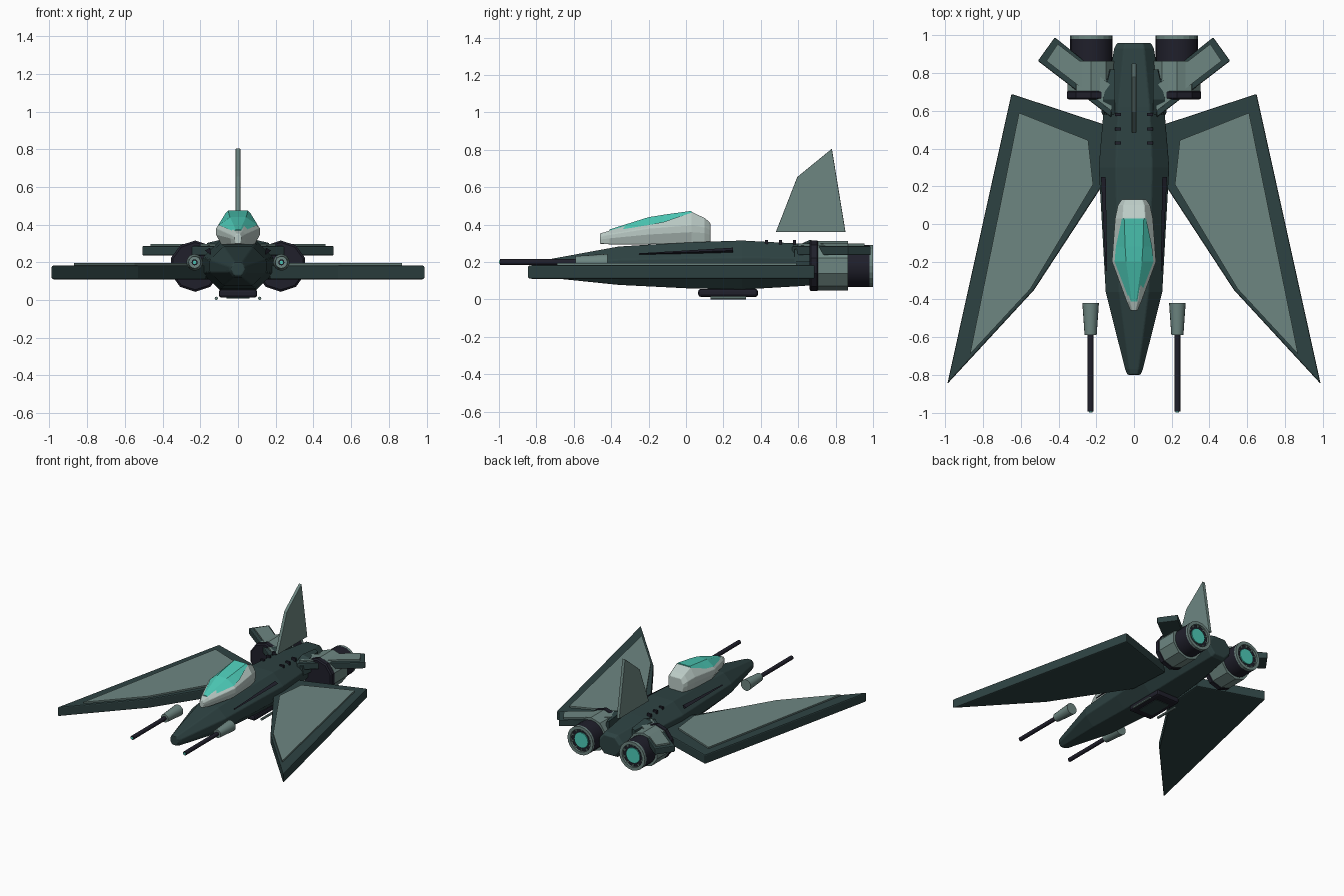
import bpy, bmesh, math

if "Cube" in bpy.data.objects:
    bpy.data.objects.remove(bpy.data.objects["Cube"])


def mat(name, r, g, b):
    m = bpy.data.materials.new(name)
    m.diffuse_color = (r, g, b, 1)
    m.use_nodes = True
    m.node_tree.nodes["Principled BSDF"].inputs["Base Color"].default_value = m.diffuse_color
    return m


HULL = mat("dark green", 0.027, 0.055, 0.055)
PANEL = mat("grey green", 0.155, 0.24, 0.222)
FRAME = mat("pale grey", 0.50, 0.60, 0.565)
GLOW = mat("teal", 0.075, 0.60, 0.48)
METAL = mat("dark metal", 0.014, 0.014, 0.024)


def finish(name, bm, material, mirror=False, bevel=0, smooth=False):
    bmesh.ops.recalc_face_normals(bm, faces=bm.faces)
    me = bpy.data.meshes.new(name)
    bm.to_mesh(me)
    bm.free()
    me.materials.append(material)
    ob = bpy.data.objects.new(name, me)
    bpy.context.collection.objects.link(ob)
    if smooth:
        me.shade_smooth()
        me.set_sharp_from_angle(angle=math.radians(40))
    if bevel:
        b = ob.modifiers.new("bevel", 'BEVEL')
        b.width, b.segments, b.limit_method = bevel, 2, 'ANGLE'
    if mirror:
        ob.modifiers.new("mirror", 'MIRROR').use_axis = (True, False, False)
    return ob


def loft(name, rings, material, closed=False, **kw):
    """Skin rings of equal length; cap the ends, or join last to first."""
    bm = bmesh.new()
    rows = [[bm.verts.new(p) for p in r] for r in rings]
    n = len(rows[0])
    pairs = list(zip(rows, rows[1:])) + ([(rows[-1], rows[0])] if closed else [])
    for a, b in pairs:
        for i in range(n):
            j = (i + 1) % n
            bm.faces.new((a[i], a[j], b[j], b[i]))
    if not closed:
        bm.faces.new(rows[0])
        bm.faces.new(rows[-1])
    return finish(name, bm, material, **kw)


def slab(name, outline, z0, z1, material, **kw):
    return loft(name, [[(x, y, z) for x, y in outline] for z in (z0, z1)], material, **kw)


def box(name, x, y, z, sx, sy, sz, material, **kw):
    c = [(x - sx, y - sy), (x + sx, y - sy), (x + sx, y + sy), (x - sx, y + sy)]
    return slab(name, c, z - sz, z + sz, material, **kw)


def turned(name, x, z, profile, n, material, **kw):
    """Round part along y from (y, radius) pairs, first corner at the top."""
    rings = [[(x + r * math.sin(i * math.tau / n), y, z + r * math.cos(i * math.tau / n))
              for i in range(n)] for y, r in profile]
    return loft(name, rings, material, **kw)


# Fuselage: eight-sided sections (y, half width, bottom, top)
def hull_ring(y, w, lo, hi):
    h = hi - lo
    t = 0.52 * w
    right = [(t, hi), (w, lo + 0.66 * h), (w, lo + 0.34 * h), (t, lo)]
    pts = right + [(-x, z) for x, z in reversed(right)]
    return [(x, y, z) for x, z in pts]


loft("fuselage", [hull_ring(*s) for s in (
    (-0.80, 0.035, 0.13, 0.20), (-0.77, 0.047, 0.12, 0.208), (-0.36, 0.15, 0.078, 0.283),
    (0.0, 0.17, 0.06, 0.305), (0.30, 0.187, 0.053, 0.315), (0.62, 0.16, 0.072, 0.298),
    (0.93, 0.105, 0.10, 0.275), (0.96, 0.09, 0.115, 0.26))], HULL, bevel=0.006)

# Dark slits along the hull shoulders
loft("shoulder_slit", [[(0.142, -0.25, 0.247), (0.150, -0.25, 0.243), (0.142, -0.25, 0.24)],
                       [(0.150, 0.25, 0.277), (0.175, 0.25, 0.262), (0.155, 0.25, 0.25)]],
     METAL, mirror=True)

# Roof vents
for y in (0.43, 0.505, 0.58):
    box("roof_vent", 0.085, y, 0.306, 0.017, 0.008, 0.013, METAL, mirror=True)


# Canopy frame and glass
def canopy_ring(y, b, m, t, zb, zm, zt):
    right = [(t, zt), (m, zm), (m, zm - 0.4 * (zm - zb)), (b, zb)]
    return [(x, y, z) for x, z in right + [(-x, z) for x, z in reversed(right)]]


loft("canopy_frame", [canopy_ring(*s) for s in (
    (-0.46, 0.012, 0.018, 0.010, 0.298, 0.335, 0.352),
    (-0.41, 0.035, 0.040, 0.022, 0.295, 0.348, 0.368),
    (-0.20, 0.088, 0.117, 0.048, 0.295, 0.382, 0.432),
    (0.03, 0.085, 0.100, 0.060, 0.300, 0.400, 0.468),
    (0.10, 0.075, 0.085, 0.055, 0.305, 0.388, 0.435),
    (0.13, 0.058, 0.064, 0.045, 0.305, 0.370, 0.410))], FRAME, bevel=0.004)

loft("canopy_glass", [[(s, y, zs), (t, y, zt), (-t, y, zt), (-s, y, zs)] for y, s, t, zs, zt in (
    (-0.41, 0.022, 0.012, 0.364, 0.374), (-0.20, 0.103, 0.042, 0.398, 0.440),
    (-0.12, 0.096, 0.047, 0.412, 0.453), (0.03, 0.064, 0.052, 0.464, 0.474))], GLOW)

# Main wings with raised panels
slab("wing", [(0.15, 0.525), (0.65, 0.69), (0.99, -0.848), (0.53, -0.35), (0.17, 0.20)],
     0.11, 0.184, HULL, mirror=True, bevel=0.008)
slab("wing_panel", [(0.243, 0.444), (0.61, 0.59), (0.87, -0.69), (0.55, -0.345), (0.217, 0.21)],
     0.18, 0.196, PANEL, mirror=True)

# Tail stabilisers sweeping back over the engines
slab("stabiliser", [(0.12, 0.75), (0.42, 0.99), (0.51, 0.865), (0.12, 0.565)],
     0.237, 0.286, HULL, mirror=True, bevel=0.006)
slab("stabiliser_panel", [(0.12, 0.735), (0.405, 0.955), (0.465, 0.865), (0.12, 0.60)],
     0.284, 0.298, PANEL, mirror=True)

# Fairing between hull and engine
loft("engine_fairing", [[(0.10, y, 0.20), (0.10, y, z), (x, y, z - 0.015), (x + 0.015, y, 0.20)]
                        for y, x, z in ((0.58, 0.155, 0.28), (0.66, 0.165, 0.318),
                                        (0.82, 0.125, 0.30))], HULL, mirror=True)

# Upright tail fin
loft("tail_fin", [[(x, y, z) for y, z in ((0.48, 0.36), (0.595, 0.655), (0.78, 0.806),
                                          (0.853, 0.36))] for x in (-0.0125, 0.0125)],
     PANEL, bevel=0.004)

# Engines
EX, EZ = 0.227, 0.18
turned("engine_intake", EX, EZ, [(0.66, 0.125), (0.668, 0.136), (0.70, 0.136), (0.71, 0.125)],
       10, METAL, mirror=True)
turned("engine_body", EX, EZ, [(0.705, 0.133), (0.865, 0.133)], 10, PANEL, mirror=True)
turned("engine_nozzle", EX, EZ, [(0.86, 0.112), (0.982, 0.112)], 20, METAL,
       mirror=True, smooth=True)
turned("nozzle_rim", EX, EZ, [(0.978, 0.112), (0.978, 0.088), (1.0, 0.088), (1.0, 0.112)], 20,
       PANEL, closed=True, mirror=True)
turned("nozzle_glow", EX, EZ, [(0.975, 0.06), (0.99, 0.06)], 20, GLOW, mirror=True)

# Short vanes between glow and rim
for i in range(10):
    a = i * math.tau / 10
    ux, uz = math.sin(a), math.cos(a)
    loft("nozzle_vane", [[(EX + ux * r + uz * w, y, EZ + uz * r - ux * w)
                          for r, w in ((0.07, -0.006), (0.092, -0.006),
                                       (0.092, 0.006), (0.07, 0.006))]
                         for y in (0.98, 0.99)], PANEL, mirror=True)

# Guns
turned("gun_body", 0.23, 0.2, [(-0.59, 0.032), (-0.42, 0.044)], 16, PANEL,
       mirror=True, smooth=True)
turned("gun_barrel", 0.23, 0.2, [(-0.995, 0.016), (-0.58, 0.016)], 12, METAL,
       mirror=True, smooth=True)
turned("gun_muzzle", 0.23, 0.2, [(-1.0, 0.009), (-0.99, 0.009)], 12, GLOW, mirror=True)

# Belly pod with plate and side rails
box("belly_pod", 0, 0.225, 0.035, 0.102, 0.16, 0.022, METAL, bevel=0.015)
box("belly_plate", 0, 0.225, 0.012, 0.06, 0.095, 0.003, HULL)
turned("belly_rail", 0.115, 0.009, [(0.13, 0.009), (0.32, 0.009)], 8, PANEL, mirror=True)
